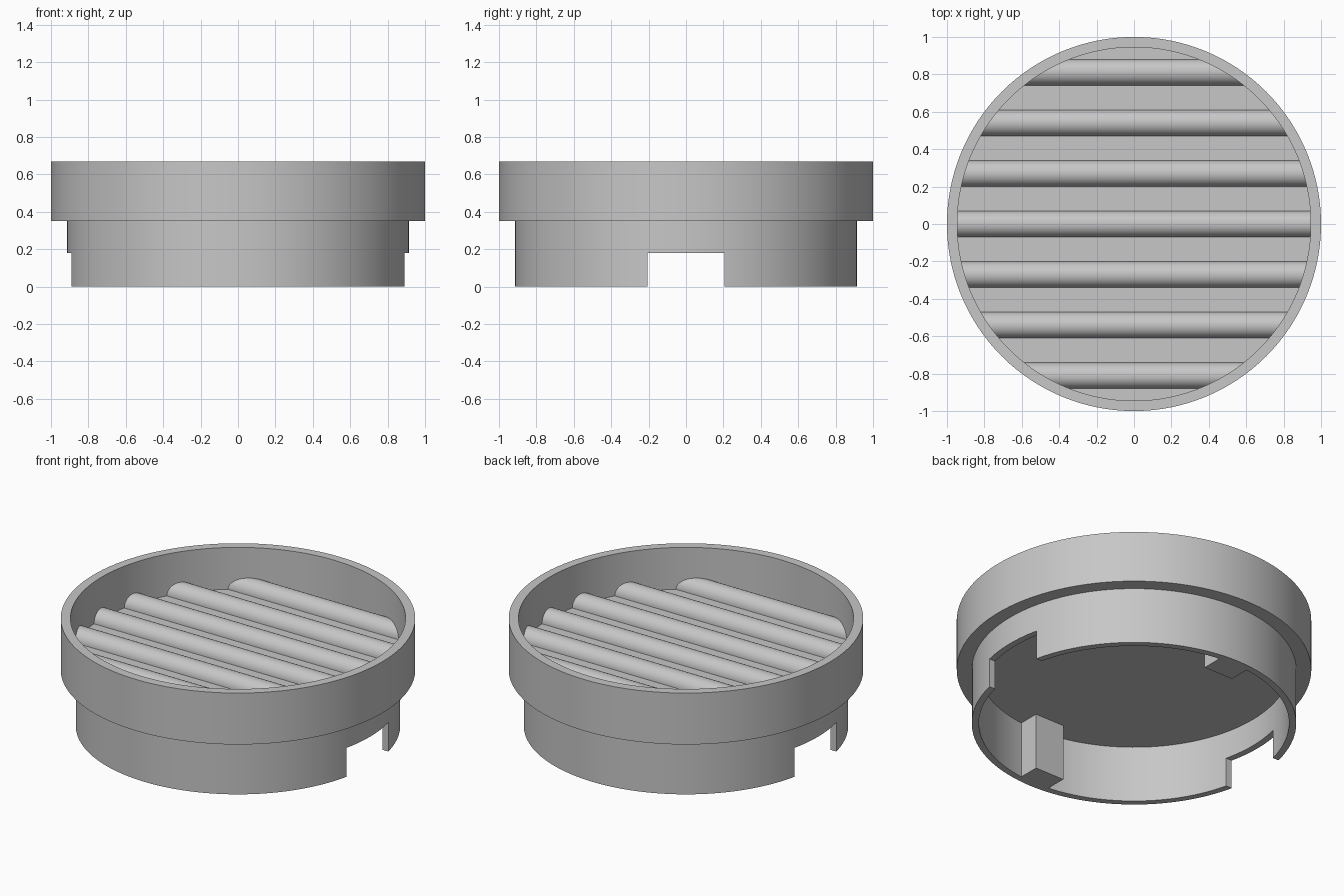
import bpy
import bmesh
from math import sin, cos, pi, sqrt, radians

if "Cube" in bpy.data.objects:
    bpy.data.objects.remove(bpy.data.objects["Cube"], do_unlink=True)

SEGMENTS = 128
PLATE_TOP = 0.41
BAR_RADIUS = 0.07
BAR_SPACING = 0.27

grey = bpy.data.materials.new("plain grey")
grey.use_nodes = True
colour = (0.57, 0.57, 0.57, 1)
grey.diffuse_color = colour
grey.node_tree.nodes["Principled BSDF"].inputs["Base Color"].default_value = colour


def finish(bm, name):
    """Turn a bmesh into a linked grey object."""
    bmesh.ops.recalc_face_normals(bm, faces=bm.faces)
    mesh = bpy.data.meshes.new(name)
    bm.to_mesh(mesh)
    bm.free()
    mesh.materials.append(grey)
    obj = bpy.data.objects.new(name, mesh)
    bpy.context.collection.objects.link(obj)
    return obj


def activate(obj):
    bpy.ops.object.select_all(action='DESELECT')
    obj.select_set(True)
    bpy.context.view_layer.objects.active = obj


def smooth(obj):
    activate(obj)
    bpy.ops.object.shade_smooth_by_angle(angle=radians(30))


def box(name, low, high):
    bm = bmesh.new()
    bmesh.ops.create_cube(bm, size=1)
    for v in bm.verts:
        v.co = [a + (c + 0.5) * (b - a) for a, b, c in zip(low, high, v.co)]
    return finish(bm, name)


def lathe(name, profile):
    """Spin a radius/height profile around z."""
    bm = bmesh.new()
    verts = [bm.verts.new((r, 0, z)) for r, z in profile]
    edges = [bm.edges.new(pair) for pair in zip(verts, verts[1:])]
    bmesh.ops.spin(bm, geom=verts + edges, cent=(0, 0, 0), axis=(0, 0, 1),
                   angle=2 * pi, steps=SEGMENTS, use_merge=True)
    bmesh.ops.remove_doubles(bm, verts=bm.verts, dist=0.0001)
    return finish(bm, name)


# Stepped round body: lower skirt, floor plate and wider upper rim
body = lathe("body", [(0, 0.35), (0.875, 0.35), (0.875, 0), (0.915, 0),
                      (0.915, 0.35), (1, 0.35), (1, 0.67), (0.945, 0.67),
                      (0.945, PLATE_TOP), (0, PLATE_TOP)])

# Notches through both sides of the skirt
cutter = box("notch_cutter", (-1.2, -0.205, -0.1), (1.2, 0.205, 0.18))
cutter.hide_render = True
cut = body.modifiers.new("notches", 'BOOLEAN')
cut.operation = 'DIFFERENCE'
cut.solver = 'EXACT'
cut.object = cutter
activate(body)
bpy.ops.object.modifier_apply(modifier=cut.name)
bpy.data.objects.remove(cutter, do_unlink=True)
smooth(body)


# Half-round bars, their ends following the curve of the rim
def bar(name, centre):
    bm = bmesh.new()
    steps = 24
    ends = ([], [])
    for i in range(steps + 1):
        a = pi * i / steps
        y = centre + BAR_RADIUS * cos(a)
        x = sqrt(0.955 ** 2 - y * y)
        for side, row in zip((-1, 1), ends):
            row.append(bm.verts.new((side * x, y, PLATE_TOP + BAR_RADIUS * sin(a))))
    left, right = ends
    for i in range(steps):
        bm.faces.new((left[i], left[i + 1], right[i + 1], right[i]))
    smooth(finish(bm, name))


for i in range(-3, 4):
    bar(f"bar_{i + 4}", i * BAR_SPACING)

# Blocks inside the skirt, front and back
box("front_block", (-0.1, -0.878, 0), (0.1, -0.74, 0.36))
box("back_block", (-0.1, 0.74, 0), (0.1, 0.878, 0.36))
